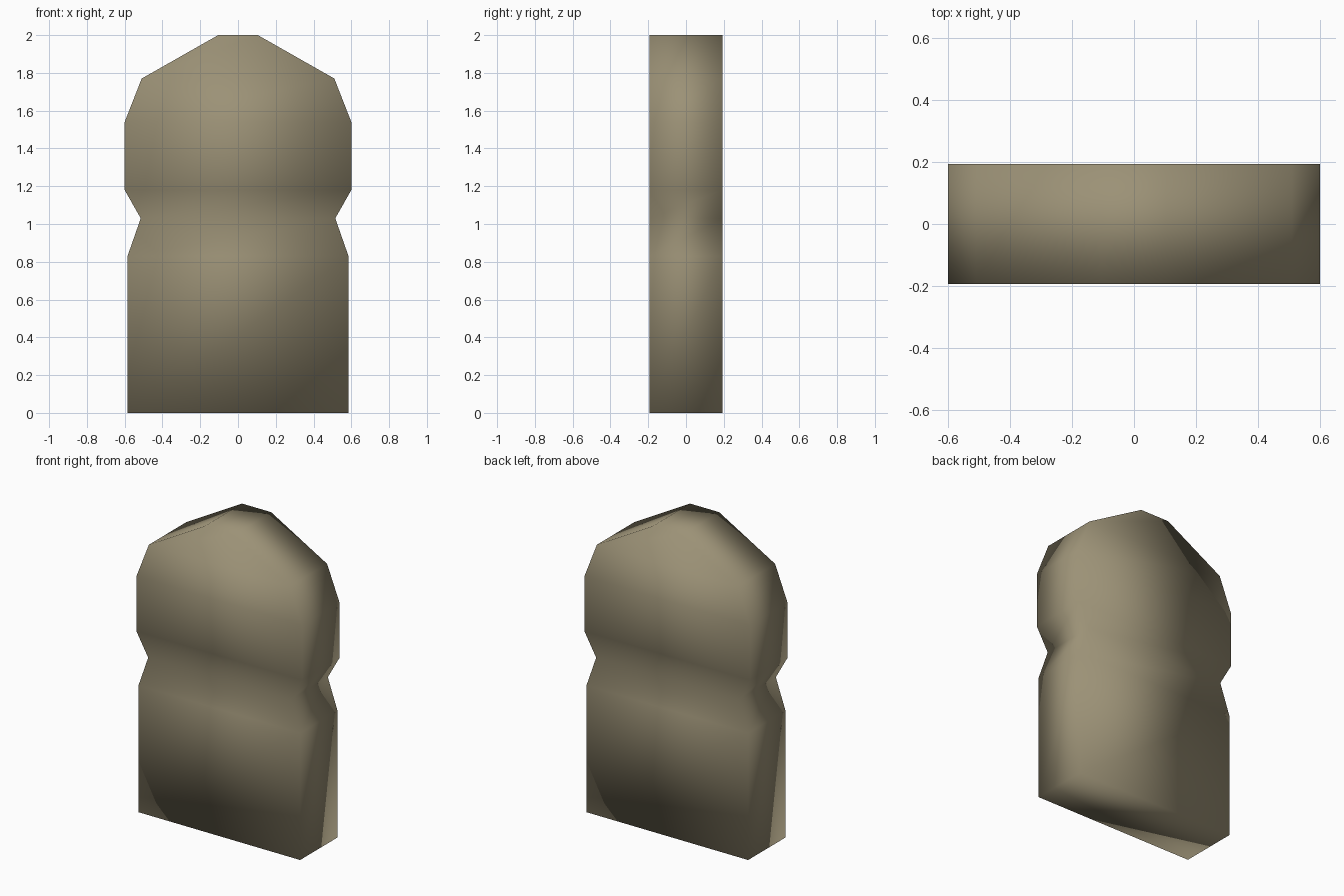
import bpy, bmesh

if "Cube" in bpy.data.objects:
    bpy.data.objects.remove(bpy.data.objects["Cube"])

# Half-widths of the slab at each height
PROFILE = [(0.585, 0.0), (0.585, 0.83), (0.515, 1.03), (0.60, 1.18),
           (0.60, 1.54), (0.51, 1.77), (0.105, 2.0)]
HALF_DEPTH = 0.193

stone = bpy.data.materials.new("weathered_stone")
stone.diffuse_color = (0.33, 0.285, 0.182, 1.0)
stone.use_nodes = True
stone.node_tree.nodes["Principled BSDF"].inputs["Base Color"].default_value = stone.diffuse_color

# Headstone slab: rectangular rings stacked up the profile
bm = bmesh.new()
rings = []
for w, z in PROFILE:
    corners = [(-w, -HALF_DEPTH), (w, -HALF_DEPTH), (w, HALF_DEPTH), (-w, HALF_DEPTH)]
    rings.append([bm.verts.new((x, y, z)) for x, y in corners])
for low, high in zip(rings, rings[1:]):
    for i in range(4):
        j = (i + 1) % 4
        bm.faces.new((low[i], low[j], high[j], high[i]))
bm.faces.new(rings[0][::-1])
bm.faces.new(rings[-1])

# Soft shading across all edges
for f in bm.faces:
    f.smooth = True

mesh = bpy.data.meshes.new("stone_slab")
bm.to_mesh(mesh)
bm.free()
mesh.materials.append(stone)
slab = bpy.data.objects.new("stone_slab", mesh)
bpy.context.collection.objects.link(slab)
